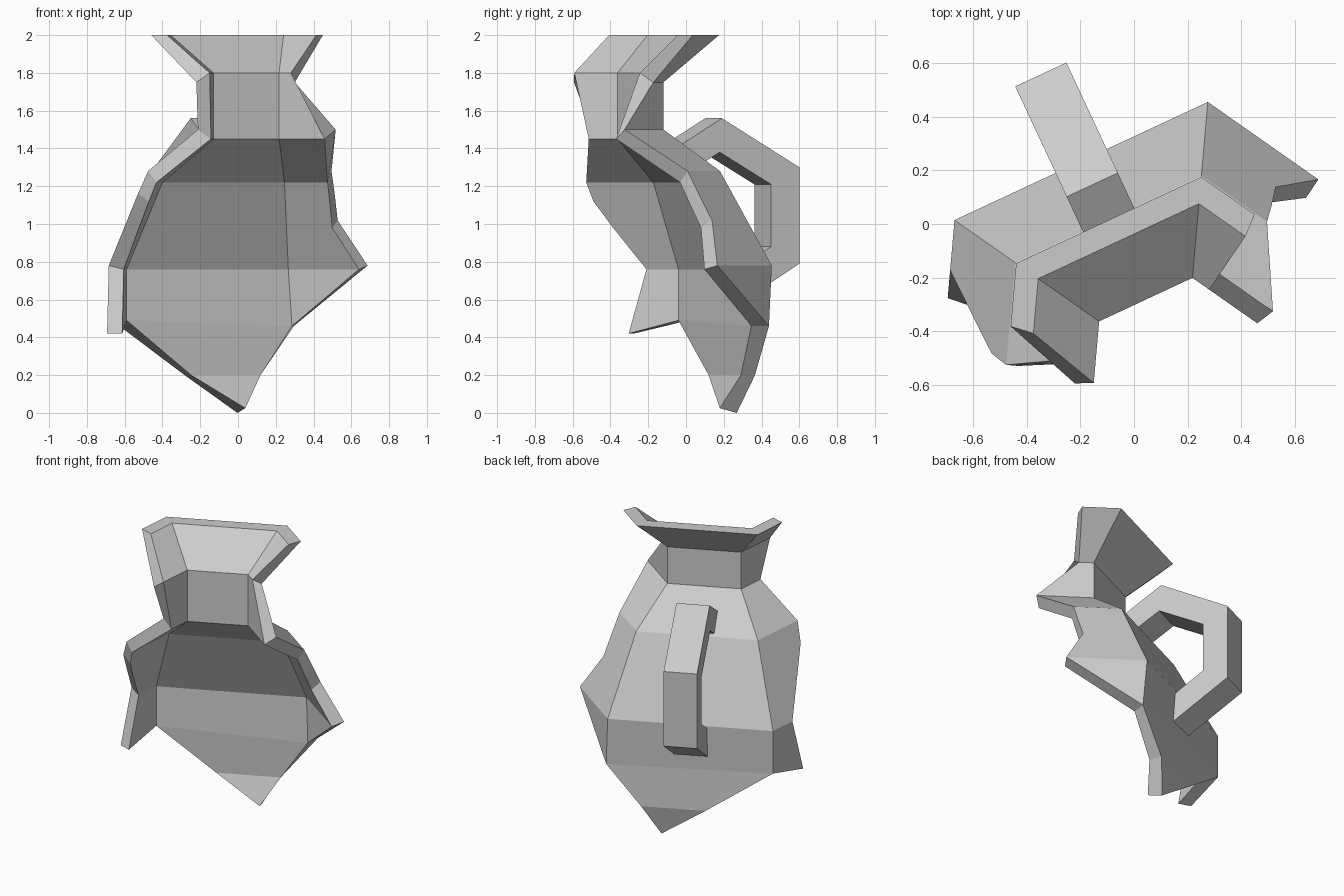
import bpy, bmesh, math
from mathutils import Vector

if "Cube" in bpy.data.objects:
    bpy.data.objects.remove(bpy.data.objects["Cube"])

clay = bpy.data.materials.new("grey_clay")
clay.use_nodes = True
clay.diffuse_color = (0.6, 0.6, 0.6, 1)
clay.node_tree.nodes["Principled BSDF"].inputs["Base Color"].default_value = (0.6, 0.6, 0.6, 1)

# Axis of the hexagonal jug, and its along-panel and outward directions
AXIS = Vector((0.184, -0.582, 0))
TURN = math.radians(25)
ALONG = Vector((math.cos(TURN), math.sin(TURN), 0))
OUT = Vector((-math.sin(TURN), math.cos(TURN), 0))


def place(u, v, z):
    return AXIS + ALONG * u + OUT * v + Vector((0, 0, z))


def corner(r, degrees, z):
    a = math.radians(degrees)
    return place(r * math.cos(a), r * math.sin(a), z)


def finish(name, bm):
    bmesh.ops.recalc_face_normals(bm, faces=bm.faces)
    mesh = bpy.data.meshes.new(name)
    bm.to_mesh(mesh)
    bm.free()
    mesh.materials.append(clay)
    obj = bpy.data.objects.new(name, mesh)
    bpy.context.collection.objects.link(obj)


# Rings from rim to belly: (height, radius) for each skin
OUTER = [(2.0, .76), (1.75, .464), (1.5, .464), (1.28, .765),
         (1.16, .831), (1.02, .908), (.78, 1.04)]
INNER = [(2.0, .66), (1.8, .383), (1.45, .383), (1.22, .713),
         (1.12, .763), (.98, .834), (.76, .945)]
# How far the broken edge reaches along each side panel
LEFT_REACH = [.31, .6, .4, .5, .455, .34, .18]
RIGHT_REACH = [.32, .2, .77, .39, .375, .355, .483]


def skin(bm, rings, tip_r, tip_z):
    def row(z, r, left, right, z_left, z_right):
        p1, p2 = corner(r, 120, z), corner(r, 60, z)
        far_left = corner(r, 180, z_left)
        far_right = corner(r, 0, z_right)
        start = corner(r, 120, z_left)
        return [start.lerp(far_left, left), p1, p2, p2.lerp(far_right, right)]

    rows = [[bm.verts.new(p) for p in row(z, r, a, b, z, z)]
            for (z, r), a, b in zip(rings, LEFT_REACH, RIGHT_REACH)]
    faces = [(a[i], a[i + 1], b[i + 1], b[i])
             for a, b in zip(rows, rows[1:]) for i in range(3)]
    # Straight lower wall and pointed broken base
    r = rings[-1][1]
    apothem = r * math.cos(math.pi / 6)
    low = [corner(r, 180, .42), corner(r, 120, .49), corner(r, 60, .46)]
    low[0] = corner(r, 120, .42).lerp(low[0], .28)
    low[2] = low[2].lerp(corner(r, 0, .46), .025)
    flap, low_l, low_r = [bm.verts.new(p) for p in low]
    q_l = bm.verts.new(place(-.095, apothem, .2))
    q_r = bm.verts.new(place(.31, apothem, .2))
    tip = bm.verts.new(place(.19, tip_r, tip_z))
    b = rows[-1]
    faces += [(b[0], b[1], low_l, flap), (b[1], b[2], low_r, low_l),
              (b[2], b[3], low_r), (low_l, low_r, q_r, q_l), (q_l, q_r, tip)]
    for f in faces:
        bm.faces.new(f)


# Jug shard: two skins joined around the broken outline
bm = bmesh.new()
skin(bm, OUTER, .85, .0)
count = len(bm.verts)
skin(bm, INNER, .751, .025)
bm.verts.ensure_lookup_table()
bm.verts.index_update()
border = [tuple(v.index for v in e.verts) for e in bm.edges
          if e.is_boundary and e.verts[0].index < count]
for i, j in border:
    bm.faces.new([bm.verts[k] for k in (i, j, j + count, i + count)])
finish("jug_shard", bm)

# Handle: an angular loop, its ends sunk in the wall
LOOP_OUT = [(.48, 1.37), (.803, 1.56), (1.256, 1.3), (1.256, .79), (.86, .55)]
LOOP_IN = [(.6, 1.27), (.79, 1.38), (1.09, 1.21), (1.09, .88), (.86, .74)]
bm = bmesh.new()
sections = [[bm.verts.new(place(u, v, z)) for u, (v, z) in
             ((-.105, o), (.105, o), (.105, i), (-.105, i))]
            for o, i in zip(LOOP_OUT, LOOP_IN)]
for a, b in zip(sections, sections[1:]):
    for k in range(4):
        n = (k + 1) % 4
        bm.faces.new((a[k], a[n], b[n], b[k]))
bm.faces.new(sections[0])
bm.faces.new(sections[-1])
finish("handle", bm)
